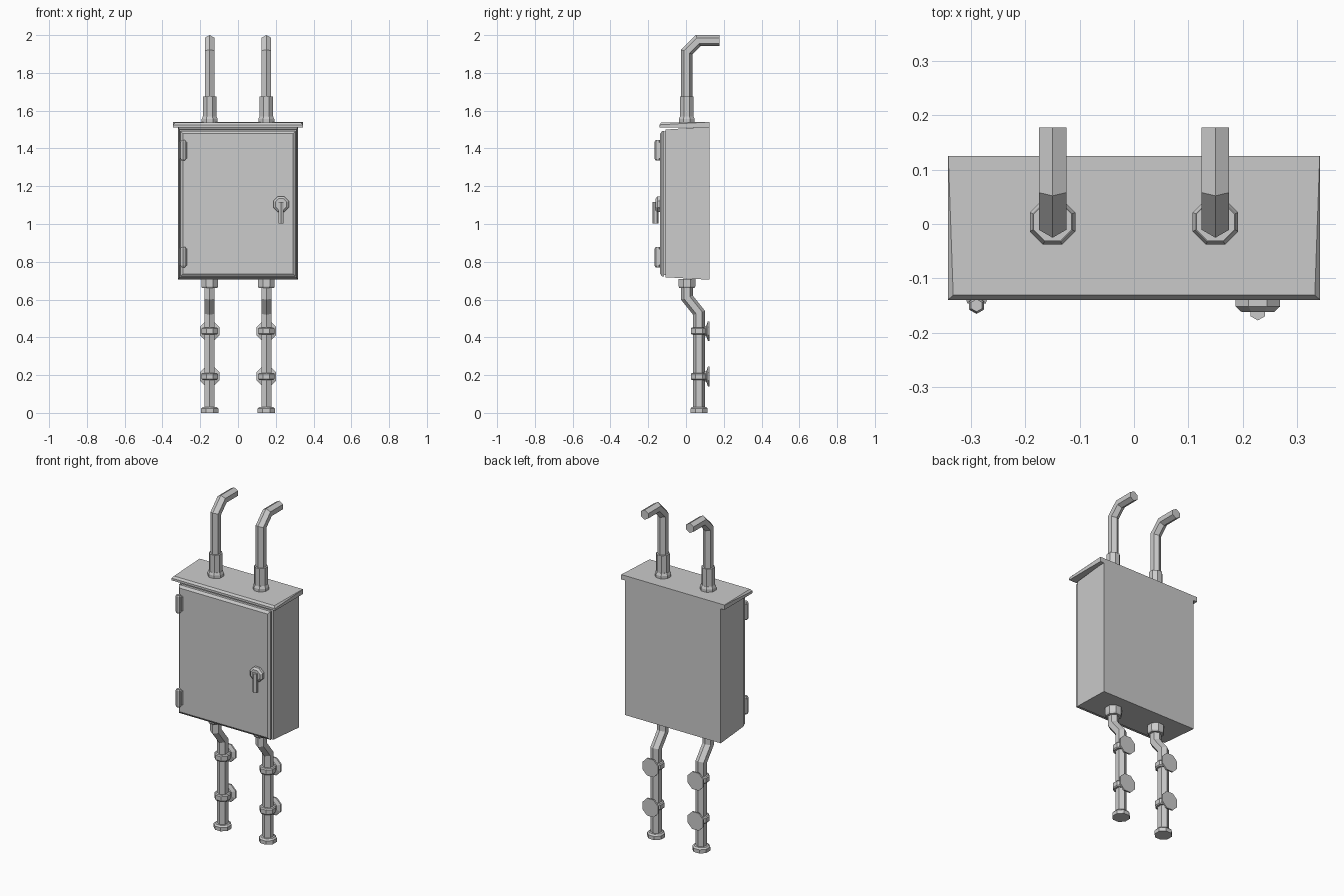
import bpy, bmesh, math
from mathutils import Vector

if "Cube" in bpy.data.objects:
    bpy.data.objects.remove(bpy.data.objects["Cube"])


def loft(name, rings):
    """Skin a list of equal-length vertex rings and cap both ends."""
    bm = bmesh.new()
    rs = [[bm.verts.new(p) for p in ring] for ring in rings]
    n = len(rs[0])
    for a, b in zip(rs, rs[1:]):
        for i in range(n):
            j = (i + 1) % n
            bm.faces.new((a[i], a[j], b[j], b[i]))
    bm.faces.new(rs[0][::-1])
    bm.faces.new(rs[-1])
    bmesh.ops.recalc_face_normals(bm, faces=bm.faces)
    me = bpy.data.meshes.new(name)
    bm.to_mesh(me)
    bm.free()
    ob = bpy.data.objects.new(name, me)
    bpy.context.collection.objects.link(ob)
    return ob


def turned(name, centre, profile, axis='z', n=8, turn=0.5):
    """Low-poly turned part: profile is (position along axis, apothem)."""
    k = 1 / math.cos(math.pi / n)
    rings = []
    for t, r in profile:
        ring = []
        for i in range(n):
            a = 2 * math.pi * (i + turn) / n
            u, v = r * k * math.cos(a), r * k * math.sin(a)
            off = Vector((u, v, t)) if axis == 'z' else Vector((u, t, v))
            ring.append(Vector(centre) + off)
        rings.append(ring)
    return loft(name, rings)


def slab(name, sections):
    """Stacked rectangles facing front: (y, half width, z low, z high)."""
    return loft(name, [[(-w, y, a), (w, y, a), (w, y, b), (-w, y, b)]
                       for y, w, a, b in sections])


def pipe(name, x, path, r, n=6):
    """Mitred pipe along a (y, z) path."""
    pts = [Vector(p) for p in path]
    dirs = [(b - a).normalized() for a, b in zip(pts, pts[1:])]
    rings = []
    for i, p in enumerate(pts):
        d0, d1 = dirs[max(i - 1, 0)], dirs[min(i, len(dirs) - 1)]
        t = (d0 + d1).normalized()
        m = Vector((-t.y, t.x)) / t.dot(d0)
        ring = []
        for k in range(n):
            a = 2 * math.pi * k / n
            q = p + m * r * math.cos(a)
            ring.append((x + r * math.sin(a), q.x, q.y))
        rings.append(ring)
    return loft(name, rings)


# Cabinet shell, tapering slightly toward the front
slab("cabinet_body", [(0.125, 0.318, 0.705, 1.515), (-0.108, 0.310, 0.718, 1.50)])
slab("door_seal", [(-0.10, 0.295, 0.73, 1.49), (-0.12, 0.295, 0.73, 1.49)])

# Door with chamfered border
slab("door", [(-0.116, 0.305, 0.722, 1.492), (-0.126, 0.305, 0.722, 1.492),
              (-0.137, 0.291, 0.736, 1.478)])

# Rain roof with front and side chamfers
W, F, B = 0.343, -0.14, 0.125
loft("roof", [
    [(-W, F, 1.512), (W, F, 1.512), (W, B, 1.512), (-W, B, 1.512)],
    [(-W, F, 1.525), (W, F, 1.525), (W, B, 1.54), (-W, B, 1.54)],
    [(-W + 0.01, F + 0.009, 1.537), (W - 0.01, F + 0.009, 1.537),
     (W - 0.001, B, 1.541), (-W + 0.001, B, 1.541)]])

# Hinges: leaf and barrel
for tag, z in (("upper", 1.39), ("lower", 0.825)):
    leaf = slab(tag + "_hinge_leaf", [(-0.134, 0.021, z - 0.045, z + 0.045),
                                      (-0.146, 0.017, z - 0.041, z + 0.041)])
    leaf.location.x = -0.29
    turned(tag + "_hinge_barrel", (-0.29, -0.150, z),
           [(-0.054, 0.010), (-0.046, 0.0135), (0.046, 0.0135), (0.054, 0.010)], n=6, turn=0.5)

# Latch: octagonal boss and hanging lever
turned("latch_boss", (0.228, 0, 1.104),
       [(-0.13, 0.041), (-0.152, 0.041), (-0.162, 0.030)], axis='y')
turned("latch_lever", (0.228, -0.162, 1.06),
       [(-0.057, 0.0135), (0.057, 0.0135)], n=6)

# Pipes, mirrored left and right
for side, x in (("left", -0.15), ("right", 0.15)):
    # Upper conduit with its flange and sleeve
    pipe(side + "_upper_pipe", x,
         [(0.004, 1.53), (0.004, 1.911), (0.064, 1.971), (0.178, 1.971)], 0.0293)
    turned(side + "_upper_flange", (x, 0.004, 0),
           [(1.53, 0.042), (1.556, 0.042), (1.57, 0.036)])
    turned(side + "_upper_sleeve", (x, 0.004, 0),
           [(1.56, 0.035), (1.675, 0.035)])

    # Lower conduit stepping back to the wall
    pipe(side + "_lower_pipe", x,
         [(0.005, 0.71), (0.005, 0.61), (0.069, 0.53), (0.069, 0.01)], 0.031)
    turned(side + "_lower_nut", (x, 0.005, 0),
           [(0.66, 0.040), (0.67, 0.044), (0.71, 0.044)])
    turned(side + "_foot", (x, 0.069, 0),
           [(0, 0.046), (0.022, 0.046), (0.031, 0.038)])

    # Pipe clamps with octagonal wall plates
    for tag, z in (("top", 0.433), ("bottom", 0.193)):
        turned(f"{side}_{tag}_clamp", (x, 0.069, z),
               [(-0.019, 0.038), (-0.013, 0.043), (0.013, 0.043), (0.019, 0.038)])
        turned(f"{side}_{tag}_wall_plate", (x, 0, z),
               [(0.095, 0.022), (0.108, 0.030), (0.116, 0.052), (0.125, 0.052)], axis='y')
